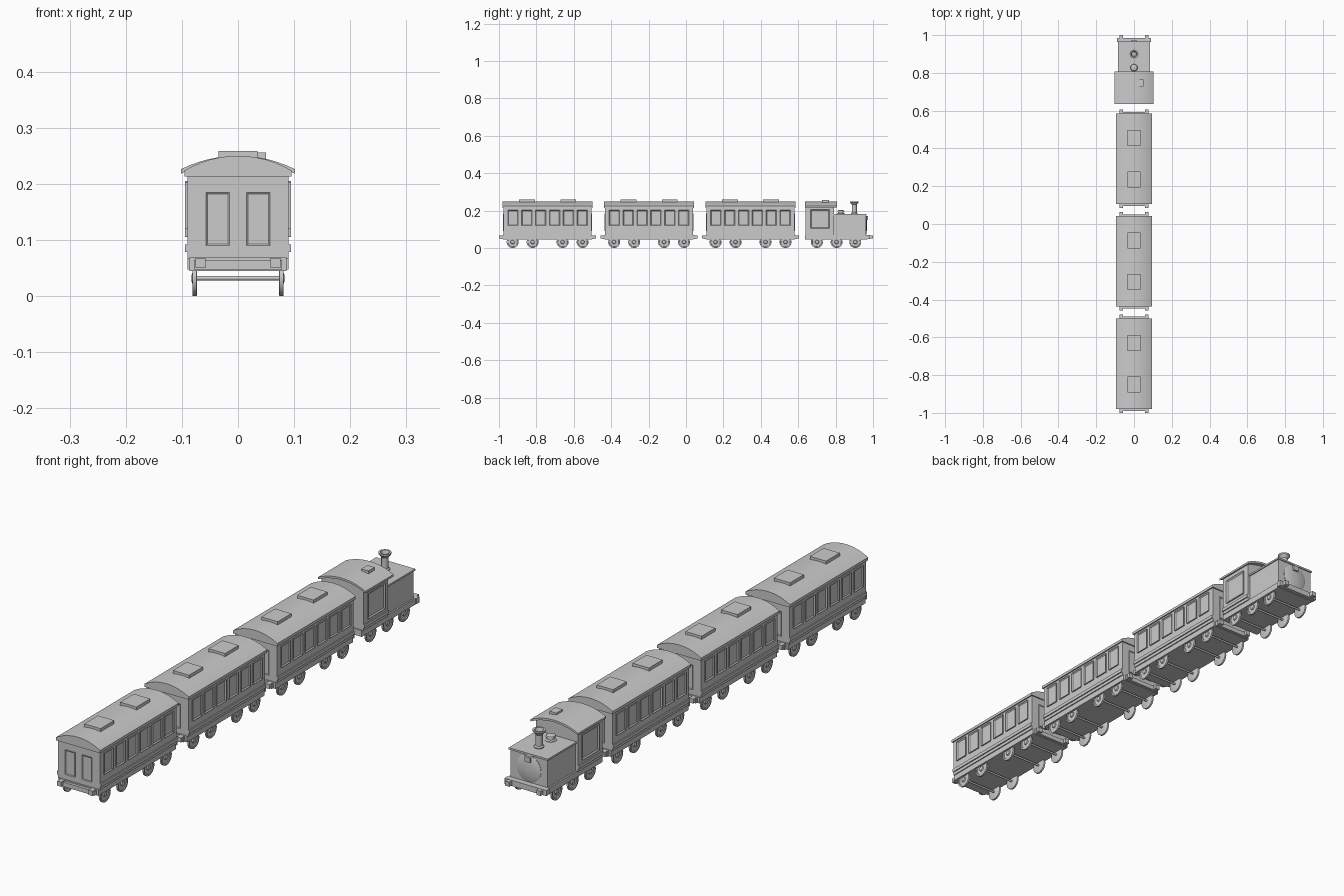
import bpy, bmesh, math
from mathutils import Matrix, Vector

if "Cube" in bpy.data.objects:
    bpy.data.objects.remove(bpy.data.objects["Cube"])


def finish(name, bm, smooth=False):
    bmesh.ops.recalc_face_normals(bm, faces=bm.faces)
    me = bpy.data.meshes.new(name)
    bm.to_mesh(me)
    bm.free()
    ob = bpy.data.objects.new(name, me)
    bpy.context.collection.objects.link(ob)
    if smooth:
        bpy.context.view_layer.objects.active = ob
        ob.select_set(True)
        bpy.ops.object.shade_smooth_by_angle(angle=math.radians(35))
        ob.select_set(False)
    return ob


def box_bm(x0, x1, y0, y1, z0, z1):
    bm = bmesh.new()
    bmesh.ops.create_cube(bm, size=1)
    for v in bm.verts:
        v.co = Vector(((x0 + x1) / 2 + v.co.x * (x1 - x0),
                       (y0 + y1) / 2 + v.co.y * (y1 - y0),
                       (z0 + z1) / 2 + v.co.z * (z1 - z0)))
    return bm


def box(name, *b):
    return finish(name, box_bm(*b))


def panel(name, direction, inset, depth, *b):
    """Box with its outward face framed and sunk."""
    bm = box_bm(*b)
    bm.normal_update()
    d = Vector(direction)
    f = max(bm.faces, key=lambda f: f.normal.dot(d))
    bmesh.ops.inset_individual(bm, faces=[f], thickness=inset)
    for v in f.verts:
        v.co -= d * depth
    return finish(name, bm)


def lathe(name, profile, loc, axis='Z', n=24):
    """Spin (radius, height) points round an axis."""
    bm = bmesh.new()
    rings = [[bm.verts.new((r * math.cos(2 * math.pi * i / n),
                            r * math.sin(2 * math.pi * i / n), h))
              for i in range(n)] for r, h in profile]
    for a, b in zip(rings, rings[1:]):
        for i in range(n):
            bm.faces.new((a[i], a[(i + 1) % n], b[(i + 1) % n], b[i]))
    bm.faces.new(rings[0])
    bm.faces.new(rings[-1])
    rot = {'Z': Matrix(), 'X': Matrix.Rotation(math.pi / 2, 4, 'Y'),
           '-X': Matrix.Rotation(-math.pi / 2, 4, 'Y'),
           'Y': Matrix.Rotation(-math.pi / 2, 4, 'X')}[axis]
    bm.transform(Matrix.Translation(loc) @ rot)
    return finish(name, bm, True)


def extrude_y(name, pts, y0, y1):
    bm = bmesh.new()
    f = bm.faces.new([bm.verts.new((x, y0, z)) for x, z in pts])
    r = bmesh.ops.extrude_face_region(bm, geom=[f])
    for v in r['geom']:
        if isinstance(v, bmesh.types.BMVert):
            v.co.y = y1
    return finish(name, bm, True)


def arc(half, edge, top, n=12):
    """Shallow circular arc from +half to -half."""
    h = top - edge
    R = (half * half + h * h) / (2 * h)
    a = math.asin(half / R)
    return [(R * math.sin(a - 2 * a * i / n), top - R + R * math.cos(a - 2 * a * i / n))
            for i in range(n + 1)]


def wheelset(y, r=0.032):
    for s in (1, -1):
        lathe('wheel', [(r - 0.002, -0.004), (r, -0.003), (r, 0.004), (r - 0.006, 0.004),
                        (r - 0.007, 0.001), (0.011, 0.001), (0.009, 0.005), (0.004, 0.006)],
              (s * 0.077, y, r), 'X' if s > 0 else '-X')
    lathe('axle', [(0.004, -0.075), (0.004, 0.075)], (0, y, r), 'X', 12)


def buffers(y, d, reach):
    for s in (1, -1):
        x0, x1 = sorted((s * 0.058, s * 0.076))
        y0, y1 = sorted((y, y + d * reach))
        box('buffer', x0, x1, y0, y1, 0.05, 0.068)


def carriage(c):
    box('carriage_body', -0.09, 0.09, c - 0.235, c + 0.235, 0.067, 0.215)
    box('carriage_chassis', -0.086, 0.086, c - 0.238, c + 0.238, 0.045, 0.069)
    extrude_y('carriage_roof', [(-0.095, 0.213), (0.095, 0.213)] + arc(0.095, 0.224, 0.25),
              c - 0.24, c + 0.24)
    for o in (-0.11, 0.11):
        box('roof_vent', -0.035, 0.035, c + o - 0.042, c + o + 0.042, 0.24, 0.259)
    for s in (1, -1):
        # side windows and waist rail
        xs = sorted((s * 0.088, s * 0.0945))
        for i in range(6):
            y = c + (i - 2.5) * 0.074
            panel('side_window', (s, 0, 0), 0.006, 0.004, *xs, y - 0.028, y + 0.028, 0.12, 0.203)
        box('waist_rail', *xs, c - 0.235, c + 0.235, 0.079, 0.092)
        # end doors, beam and buffers
        ye = c + s * 0.235
        for x in (-0.036, 0.036):
            panel('end_door', (0, s, 0), 0.004, 0.002, x - 0.021, x + 0.021,
                  *sorted((ye - s * 0.01, ye + s * 0.003)), 0.09, 0.185)
        box('end_beam', -0.078, 0.078, *sorted((ye, ye + s * 0.014)), 0.047, 0.064)
        buffers(ye, s, 0.025)
    for o in (-0.187, -0.08, 0.08, 0.187):
        wheelset(c + o)


for c in (-0.74, -0.1975, 0.345):
    carriage(c)

# locomotive base
box('engine_chassis', -0.086, 0.086, 0.635, 0.97, 0.045, 0.069)
box('front_beam', -0.09, 0.09, 0.964, 0.984, 0.047, 0.069)
buffers(0.98, 1, 0.02)
for y in (0.70, 0.805, 0.905):
    wheelset(y)

# cab
box('cab', -0.09, 0.09, 0.64, 0.79, 0.067, 0.23)
roof = arc(0.102, 0.226, 0.25)
extrude_y('cab_roof', roof + [(x, z - 0.008) for x, z in reversed(roof)], 0.635, 0.807)
extrude_y('cab_gable', [(-0.09, 0.215), (0.09, 0.215)] + arc(0.09, 0.225, 0.246), 0.64, 0.79)
box('cab_hatch', 0.02, 0.05, 0.727, 0.765, 0.235, 0.256)
for s in (1, -1):
    xs = sorted((s * 0.087, s * 0.0945))
    panel('cab_window', (s, 0, 0), 0.008, 0.004, *xs, 0.665, 0.768, 0.105, 0.205)
    box('cab_rail', *xs, 0.64, 0.79, 0.079, 0.092)

# engine housing
box('engine_housing', -0.08, 0.08, 0.785, 0.962, 0.067, 0.178)
box('housing_top', -0.084, 0.084, 0.788, 0.966, 0.175, 0.182)
lathe('front_door', [(0.052, 0), (0.052, 0.005), (0.046, 0.008), (0.008, 0.009)],
      (0, 0.958, 0.122), 'Y', 32)
box('headlamp', -0.012, 0.012, 0.955, 0.973, 0.15, 0.17)

# chimney and dome
lathe('chimney', [(0.018, 0.178), (0.018, 0.186), (0.013, 0.19), (0.013, 0.232),
                  (0.023, 0.244), (0.023, 0.25), (0.016, 0.25), (0.012, 0.236)], (0, 0.90, 0))
lathe('steam_dome', [(0.021, 0.178), (0.021, 0.184), (0.015, 0.187), (0.015, 0.194),
                     (0.019, 0.196), (0.017, 0.201), (0.006, 0.204)], (0, 0.828, 0))
